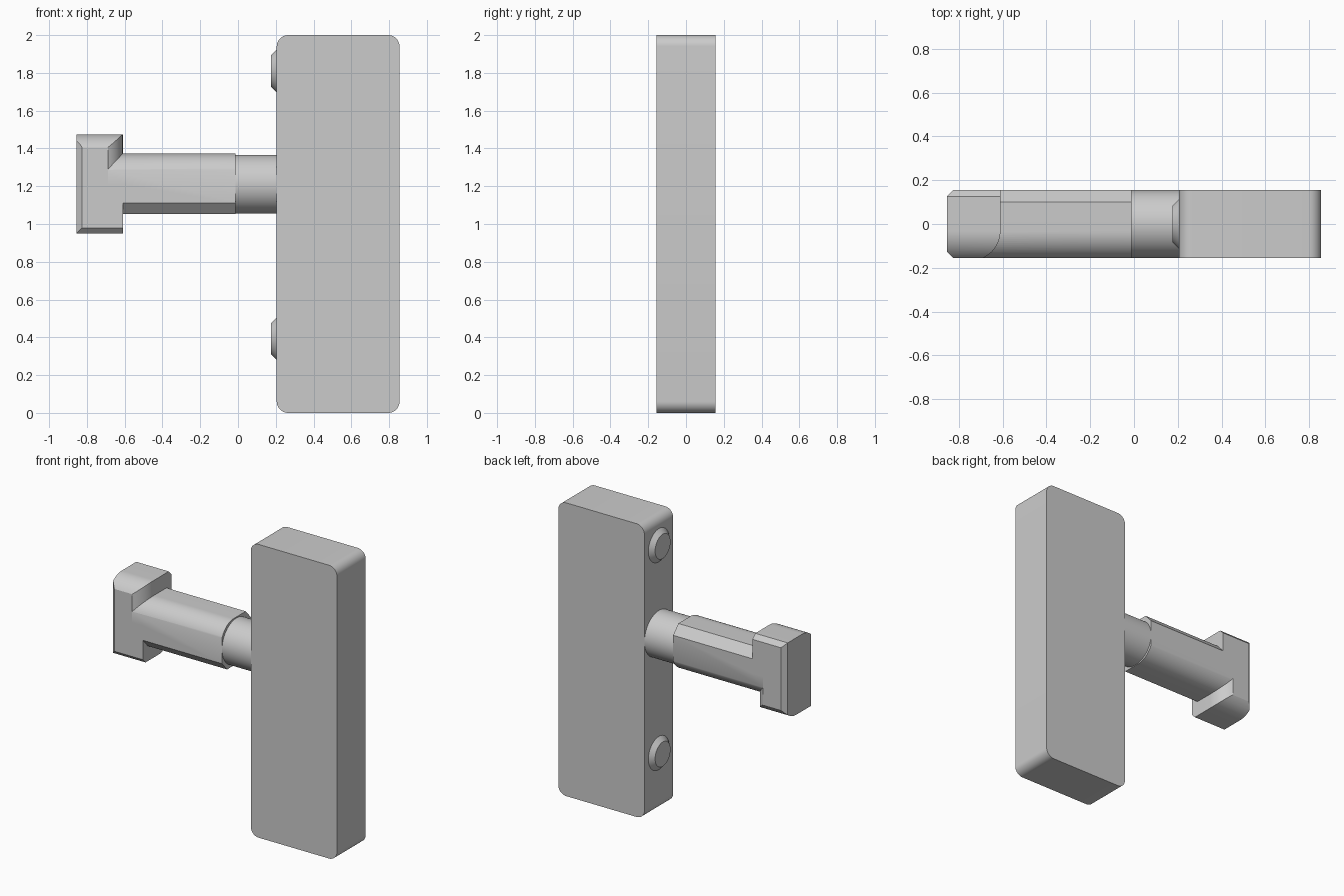
import bpy, bmesh
from math import sin, cos, radians, pi

cube = bpy.data.objects.get("Cube")
if cube:
    bpy.data.objects.remove(cube, do_unlink=True)

grey = bpy.data.materials.new("plain grey")
grey.use_nodes = True
colour = (0.6, 0.6, 0.6, 1)
grey.diffuse_color = colour
for node in grey.node_tree.nodes:
    if node.type == 'BSDF_PRINCIPLED':
        node.inputs["Base Color"].default_value = colour

HALF = 0.155       # half depth of every part
AXIS_Z = 1.2125    # height of the bolt axis


def arc(cx, cy, r, start, end, steps=16):
    angles = [radians(start + (end - start) * i / steps) for i in range(steps + 1)]
    return [(cx + r * cos(a), cy + r * sin(a)) for a in angles]


def half_turn(points):
    return [(-a, -b) for a, b in points]


def prism(name, points, low, high, axis):
    """Extrude a 2D outline along one axis."""
    place = {'x': lambda p, d: (d, p[0], p[1]),
             'y': lambda p, d: (p[0], d, p[1]),
             'z': lambda p, d: (p[0], p[1], d)}[axis]
    bm = bmesh.new()
    ends = [[bm.verts.new(place(p, d)) for p in points] for d in (low, high)]
    bm.faces.new(ends[0])
    bm.faces.new(ends[1])
    n = len(points)
    for i in range(n):
        j = (i + 1) % n
        bm.faces.new((ends[0][i], ends[0][j], ends[1][j], ends[1][i]))
    bmesh.ops.recalc_face_normals(bm, faces=bm.faces)
    mesh = bpy.data.meshes.new(name)
    bm.to_mesh(mesh)
    bm.free()
    obj = bpy.data.objects.new(name, mesh)
    bpy.context.collection.objects.link(obj)
    return obj


def activate(obj):
    bpy.ops.object.select_all(action='DESELECT')
    obj.select_set(True)
    bpy.context.view_layer.objects.active = obj


def combine(obj, other, operation):
    activate(obj)
    mod = obj.modifiers.new("combine", 'BOOLEAN')
    mod.operation = operation
    mod.solver = 'EXACT'
    mod.object = other
    bpy.ops.object.modifier_apply(modifier=mod.name)
    bpy.data.objects.remove(other, do_unlink=True)


def finish(obj):
    obj.data.materials.clear()
    obj.data.materials.append(grey)
    activate(obj)
    bpy.ops.object.shade_smooth_by_angle(angle=radians(30))


def cone(name, r1, r2, x_tip, x_base, z):
    """Round part on the x axis, with radius r1 at the base."""
    bpy.ops.mesh.primitive_cone_add(
        vertices=64, radius1=r1, radius2=r2, depth=x_base - x_tip,
        location=((x_tip + x_base) / 2, 0, z), rotation=(0, -pi / 2, 0))
    obj = bpy.context.object
    obj.name = name
    finish(obj)


# Plate with rounded corners
r = 0.06
outline = (arc(0.855 - r, 2 - r, r, 0, 90, 10) + arc(0.205 + r, 2 - r, r, 90, 180, 10)
           + arc(0.205 + r, r, r, 180, 270, 10) + arc(0.855 - r, r, r, 270, 360, 10))
finish(prism("plate", outline, -HALF, HALF, 'y'))

# Bolt head: one edge of each wing rounded, the other chamfered
wing = [(HALF, 0.2325), (0.125, 0.2625)] + arc(-0.03, 0.1155, 0.147, 90, 148.3)
head = prism("bolt", wing + half_turn(wing), -0.855, -0.61, 'x')

# Chamfer the two upright edges at the outer end
nose = [(-0.9, -0.08), (-0.755, -0.225), (-0.4, -0.225)]
nose += [(x, -y) for x, y in reversed(nose)]
combine(head, prism("nose_cutter", nose, -0.5, 0.5, 'z'), 'INTERSECT')

# Round the inner corner of each wing
corner = arc(-0.748, -0.03, 0.138, 0, -64.9) + [(-0.72, -0.2), (-0.5, -0.2), (-0.5, -0.03)]
combine(head, prism("upper_cutter", corner, 0, 0.5, 'z'), 'DIFFERENCE')
mirrored = [(x, -y) for x, y in corner]
combine(head, prism("lower_cutter", mirrored, -0.5, 0, 'z'), 'DIFFERENCE')

# Shank joined to the head
side = [(HALF, 0.10), (0.10, 0.16)] + arc(-0.03, 0.026, 0.134, 90, 158.9)
combine(head, prism("shank", side + half_turn(side), -0.75, -0.012, 'x'), 'UNION')
head.location.z = AXIS_Z
finish(head)

# Round neck between shank and plate
cone("neck", HALF, HALF, -0.05, 0.22, 1.21)

# Locating buttons on the plate edge
for name, z in (("upper_button", 1.81), ("lower_button", 0.393)):
    cone(name, 0.115, 0.083, 0.175, 0.207, z)
